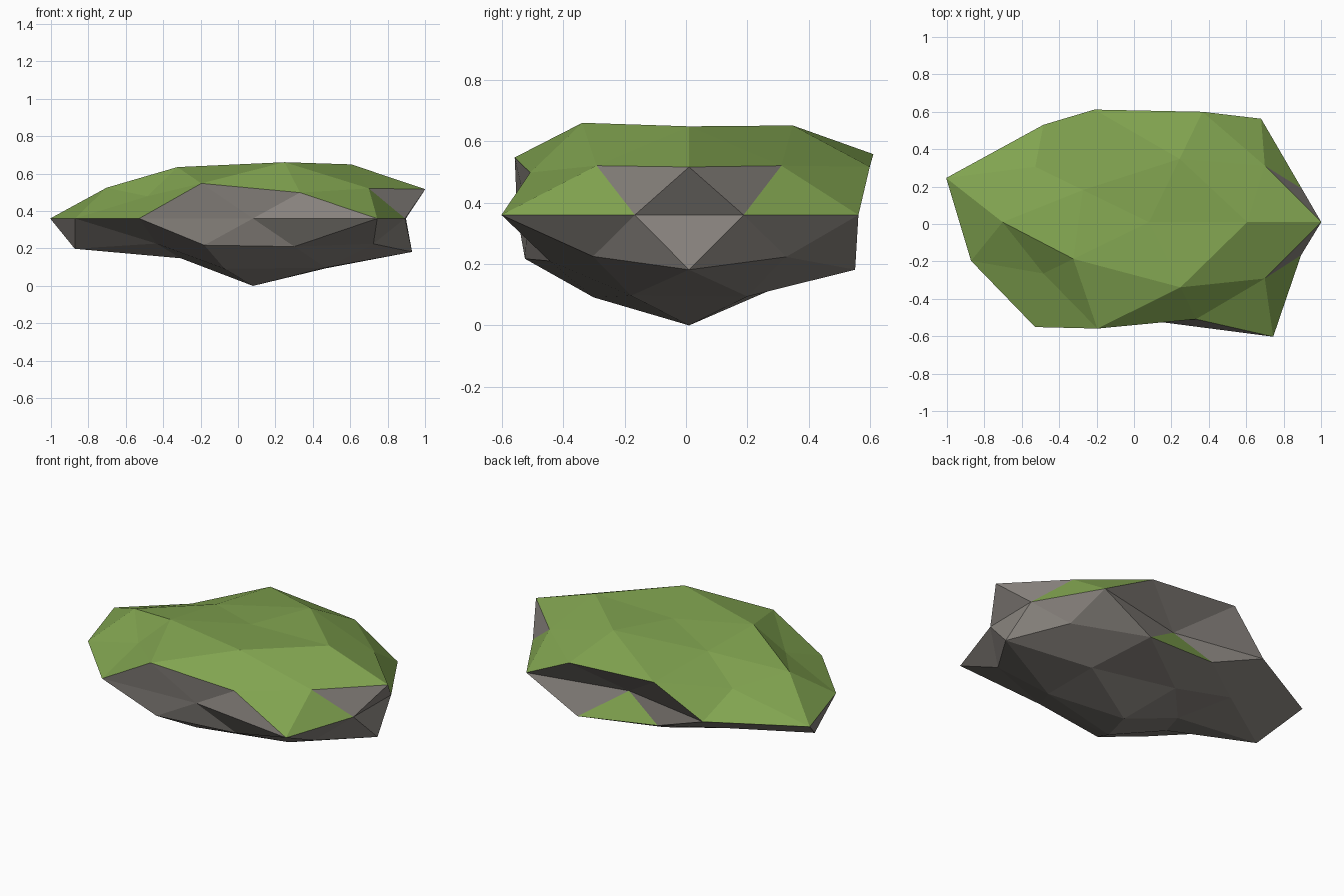
import bpy, bmesh, math
from mathutils import Vector

if "Cube" in bpy.data.objects:
    bpy.data.objects.remove(bpy.data.objects["Cube"])

# Rock proportions: half sizes and centre
SIZE = Vector((1.0, 0.67, 0.34))
CENTRE = Vector((0.08, 0.01, 0.36))

# Radial bumps per ring: (unit height, first angle, angle step, bumps counter-clockwise)
RINGS = [
    (1.000, 0, 360, [0.82]),
    (0.851, 0, 72, [1.0, 1.01, 0.83, 0.95, 1.04]),
    (0.526, 36, 72, [0.90, 1.11, 0.92, 1.05, 0.90]),
    (0.447, 0, 72, [1.03, 1.035, 0.84, 0.78, 0.91]),
    (0.000, 18, 36, [0.86, 1.02, 0.63, 0.96, 1.14, 1.0, 1.035, 0.785, 1.13, 0.855]),
    (-0.447, 36, 72, [0.90, 0.84, 1.065, 0.94, 0.89]),
    (-0.526, 0, 72, [1.0, 1.0, 0.79, 0.75, 0.84]),
    (-0.851, 36, 72, [0.92, 0.83, 0.735, 0.93, 0.91]),
    (-1.000, 0, 360, [1.06]),
]


def bump(co):
    """Radial factor for a point of the unit sphere."""
    _, start, step, values = min(RINGS, key=lambda r: abs(r[0] - co.z))
    if len(values) == 1:
        return values[0]
    angle = math.degrees(math.atan2(co.y, co.x))
    return values[round((angle - start) / step) % len(values)]


def material(name, colour):
    mat = bpy.data.materials.new(name)
    mat.diffuse_color = (*colour, 1)
    mat.use_nodes = True
    mat.node_tree.nodes["Principled BSDF"].inputs["Base Color"].default_value = mat.diffuse_color
    return mat


# Lumpy low-poly boulder
bm = bmesh.new()
bmesh.ops.create_icosphere(bm, subdivisions=2, radius=1)
for v in bm.verts:
    v.co = CENTRE + v.co * SIZE * bump(v.co)
bm.normal_update()

# Moss on the faces that point upwards
for f in bm.faces:
    f.smooth = False
    f.material_index = 1 if f.normal.z > 0.45 else 0

mesh = bpy.data.meshes.new("mossy_rock")
bm.to_mesh(mesh)
bm.free()
mesh.materials.append(material("stone_grey", (0.25, 0.23, 0.21)))
mesh.materials.append(material("moss_green", (0.22, 0.37, 0.08)))
bpy.context.collection.objects.link(bpy.data.objects.new("mossy_rock", mesh))
